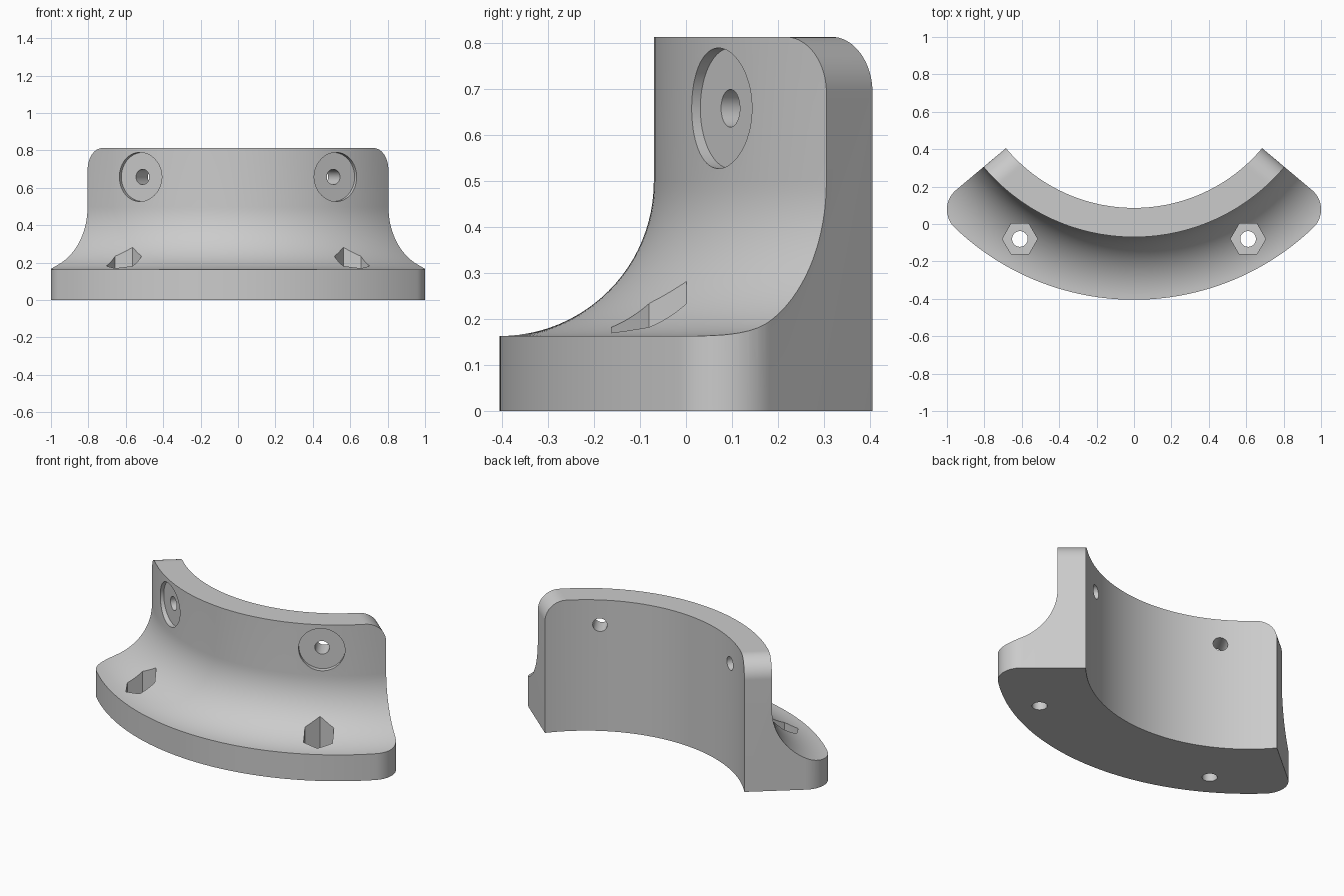
import bpy, bmesh, math
from mathutils import Matrix, Vector

if "Cube" in bpy.data.objects:
    bpy.data.objects.remove(bpy.data.objects["Cube"])

CY = 0.98                                    # arc centre on the y axis
R_IN, R_WALL, R_OUT = 0.894, 1.05, 1.385     # inner face, wall face, flange rim
FLANGE, TOP = 0.163, 0.813
HALF = math.radians(50)
ROUND, TOP_ROUND = 0.135, 0.12
PIVOT = Vector((0, CY, 0))

metal = bpy.data.materials.new("plain_grey")
metal.use_nodes = True
grey = (0.6, 0.6, 0.6, 1)
metal.diffuse_color = grey
metal.node_tree.nodes["Principled BSDF"].inputs["Base Color"].default_value = grey


def finish(name, bm):
    bmesh.ops.recalc_face_normals(bm, faces=bm.faces)
    mesh = bpy.data.meshes.new(name)
    bm.to_mesh(mesh)
    bm.free()
    mesh.materials.append(metal)
    obj = bpy.data.objects.new(name, mesh)
    bpy.context.collection.objects.link(obj)
    return obj


def arc(cx, cy, r, a, b, n=20):
    steps = [a + (b - a) * i / n for i in range(n + 1)]
    return [(cx + r * math.cos(t), cy + r * math.sin(t)) for t in steps]


def prism(name, points, vector):
    bm = bmesh.new()
    face = bm.faces.new([bm.verts.new(p) for p in points])
    made = bmesh.ops.extrude_face_region(bm, geom=[face])["geom"]
    verts = [v for v in made if isinstance(v, bmesh.types.BMVert)]
    bmesh.ops.translate(bm, verts=verts, vec=vector)
    return finish(name, bm)


def rod(name, radius, centre, axis, length, sides):
    bm = bmesh.new()
    turn = Vector((0, 0, 1)).rotation_difference(axis).to_matrix().to_4x4()
    if sides == 6:                           # hex corners point along x
        turn = Matrix.Rotation(math.pi / 2, 4, "Z") @ turn
        turn = Matrix.Rotation(math.atan2(0, 1), 4, "Z") @ turn
    bmesh.ops.create_cone(bm, cap_ends=True, segments=sides, radius1=radius,
                          radius2=radius, depth=length,
                          matrix=Matrix.Translation(centre) @ turn)
    return finish(name, bm)


# Curved bracket body: one profile swept around the arc centre
fillet = R_OUT - R_WALL
profile = [(R_IN, 0), (R_OUT, 0)]
profile += arc(R_OUT, FLANGE + fillet, fillet, -math.pi / 2, -math.pi, 24)
profile += [(R_WALL, TOP), (R_IN, TOP)]
bm = bmesh.new()
start = [bm.verts.new((r * math.sin(-HALF), CY - r * math.cos(HALF), z)) for r, z in profile]
first = bm.faces.new(start)
swept = bmesh.ops.spin(bm, geom=[first], cent=PIVOT, axis=(0, 0, 1),
                       angle=2 * HALF, steps=72, use_duplicate=False)
bracket = finish("curved_bracket", bm)

cutters = []
for side in (-1, 1):
    # Frame of one end face: outward radius and direction back into the part
    out = Vector((side * math.sin(HALF), -math.cos(HALF), 0))
    inward = Vector((-side * math.cos(HALF), -math.sin(HALF), 0))

    # Rounded upright corner of the flange
    s = math.sqrt((R_OUT - ROUND) ** 2 - ROUND ** 2)
    touch = math.atan2(ROUND, s)
    outline = arc(s, ROUND, ROUND, -math.pi / 2, touch)
    outline += [(1.5, 1.5 * math.tan(touch)), (1.5, -0.05), (s, -0.05)]
    points = [PIVOT + out * a + inward * b + Vector((0, 0, -0.1)) for a, b in outline]
    cutters.append(prism("flange_corner_cutter", points, (0, 0, 0.7)))

    # Rounded top corner of the wall
    outline = arc(TOP_ROUND, TOP - TOP_ROUND, TOP_ROUND, math.pi, math.pi / 2)
    outline += [(TOP_ROUND, 0.9), (-0.05, 0.9), (-0.05, TOP - TOP_ROUND)]
    points = [PIVOT + out * 0.8 + inward * a + Vector((0, 0, z)) for a, z in outline]
    cutters.append(prism("wall_corner_cutter", points, out * 0.35))

    # Counterbored screw hole through the wall
    axis = Vector((side * 0.5, -math.cos(math.pi / 6), 0))
    hub = PIVOT + Vector((0, 0, 0.658))
    cutters.append(rod("counterbore_cutter", 0.131, hub + axis * 1.12, axis, 0.2, 64))
    cutters.append(rod("wall_hole_cutter", 0.041, hub + axis, axis, 0.5, 32))

    # Hexagonal nut pocket and bolt hole through the flange
    up = Vector((0, 0, 1))
    spot = Vector((side * 0.61, -0.08, 0))
    cutters.append(rod("nut_pocket_cutter", 0.094, spot + up * 0.26, up, 0.4, 6))
    cutters.append(rod("flange_hole_cutter", 0.042, spot, up, 0.6, 32))

# Cut everything away and drop the cutters
bpy.context.view_layer.objects.active = bracket
for cutter in cutters:
    mod = bracket.modifiers.new("cut", "BOOLEAN")
    mod.operation = "DIFFERENCE"
    mod.solver = "EXACT"
    mod.object = cutter
    bpy.ops.object.modifier_apply(modifier=mod.name)
    bpy.data.objects.remove(cutter)

bpy.ops.object.select_all(action="DESELECT")
bracket.select_set(True)
bpy.ops.object.shade_smooth_by_angle(angle=math.radians(25))
